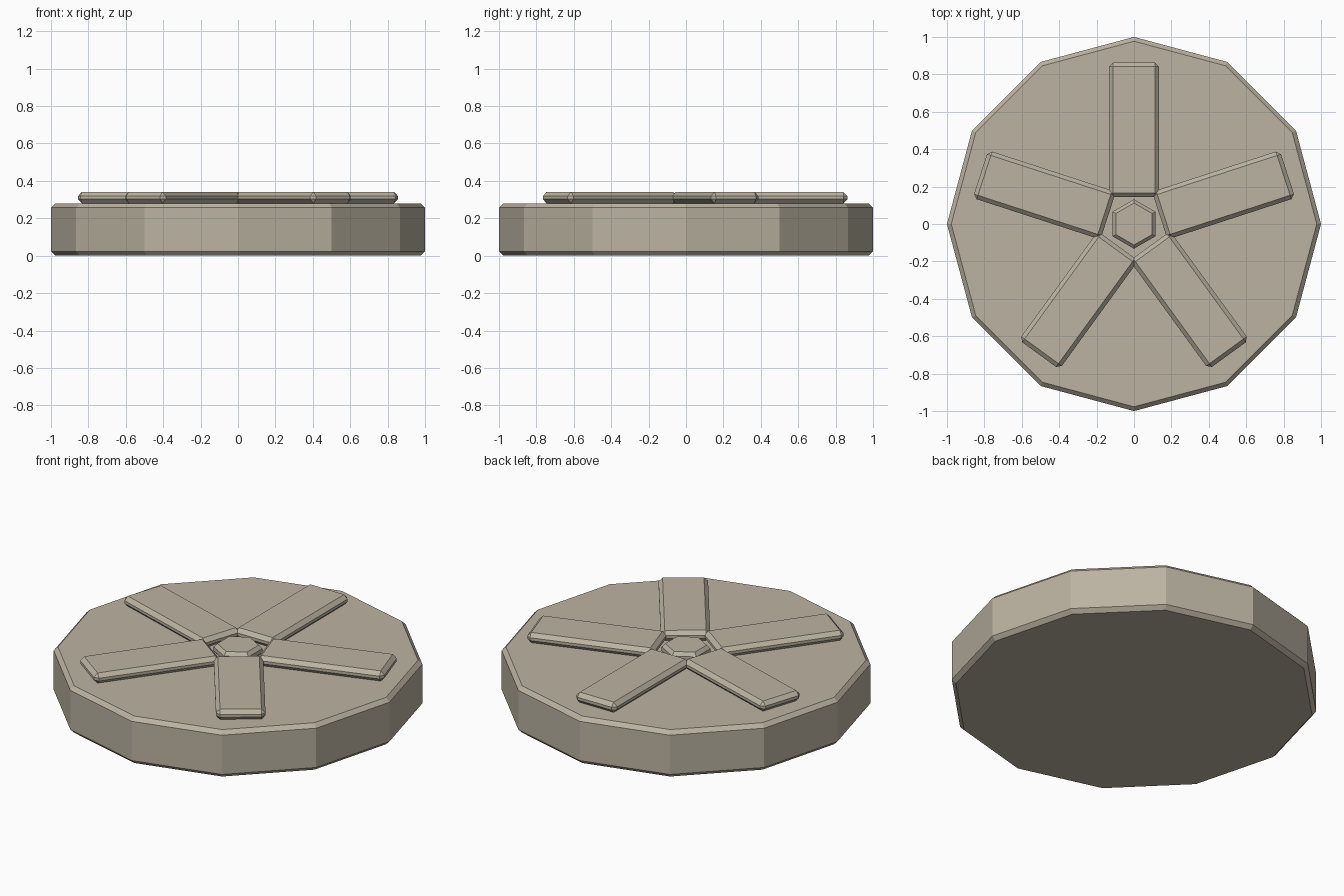
import bpy, bmesh, math
from mathutils import Matrix, Vector

if "Cube" in bpy.data.objects:
    bpy.data.objects.remove(bpy.data.objects["Cube"])

mat = bpy.data.materials.new("warm stone")
mat.diffuse_color = (0.50, 0.45, 0.36, 1)
mat.use_nodes = True
mat.node_tree.nodes["Principled BSDF"].inputs["Base Color"].default_value = mat.diffuse_color


def finish(name, bm):
    mesh = bpy.data.meshes.new(name)
    bm.to_mesh(mesh)
    bm.free()
    mesh.materials.append(mat)
    obj = bpy.data.objects.new(name, mesh)
    bpy.context.collection.objects.link(obj)
    return obj


def prism(name, sides, radius, z0, z1, chamfer, turn=0.0):
    """Flat-sided disc with chamfered rims, built as stacked rings."""
    bm = bmesh.new()
    rings = []
    for r, z in ((radius - chamfer, z0), (radius, z0 + chamfer),
                 (radius, z1 - chamfer), (radius - chamfer, z1)):
        rings.append([bm.verts.new((r * math.cos(turn + math.tau * i / sides),
                                    r * math.sin(turn + math.tau * i / sides), z))
                      for i in range(sides)])
    for low, high in zip(rings, rings[1:]):
        for i in range(sides):
            j = (i + 1) % sides
            bm.faces.new((low[i], low[j], high[j], high[i]))
    bm.faces.new(rings[0][::-1])
    bm.faces.new(rings[-1])
    return finish(name, bm)


def spoke(name, angle):
    """Chamfered bar lying on the disc, pointing outwards."""
    inner, outer, width, z0, z1 = 0.145, 0.863, 0.268, 0.28, 0.341
    bm = bmesh.new()
    bmesh.ops.create_cube(bm, size=1)
    bmesh.ops.scale(bm, vec=(width, outer - inner, z1 - z0), verts=bm.verts)
    bmesh.ops.translate(bm, vec=Vector((0, (inner + outer) / 2, (z0 + z1) / 2)), verts=bm.verts)
    bmesh.ops.bevel(bm, geom=bm.edges[:], offset=0.022, segments=1,
                    profile=0.5, affect='EDGES')
    bmesh.ops.rotate(bm, cent=(0, 0, 0), matrix=Matrix.Rotation(angle, 3, 'Z'), verts=bm.verts)
    return finish(name, bm)


# Twelve-sided base disc
prism("base_disc", 12, 1.0, 0.0, 0.28, 0.023)

# Five radiating bars
for k in range(5):
    spoke(f"spoke_{k + 1}", math.tau * k / 5)

# Small hexagonal centre boss
prism("centre_boss", 6, 0.132, 0.27, 0.335, 0.02, math.pi / 2)
